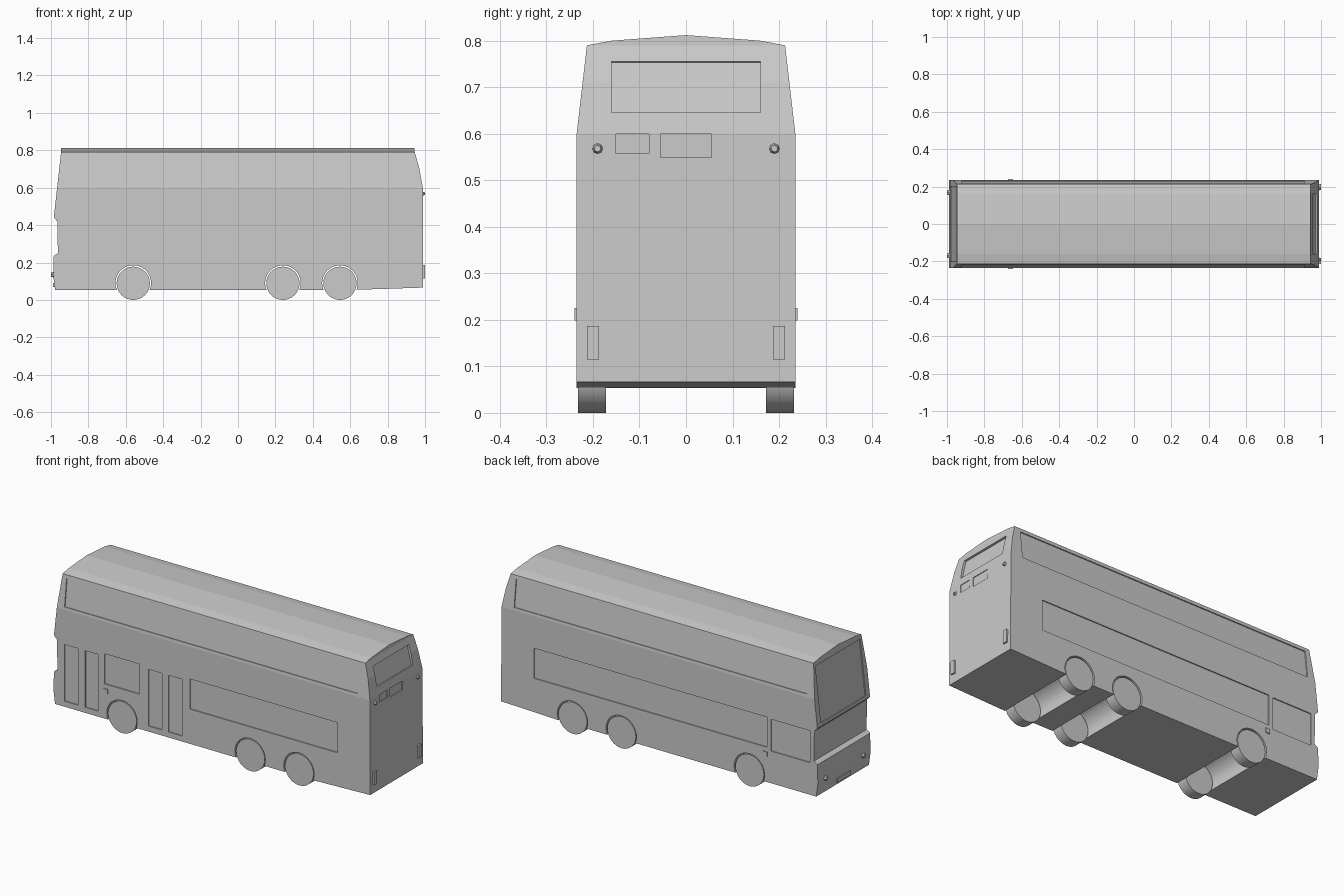
import bpy, bmesh, math
from mathutils import Matrix, Vector

if "Cube" in bpy.data.objects:
    bpy.data.objects.remove(bpy.data.objects["Cube"])

grey = bpy.data.materials.new("body_grey")
grey.use_nodes = True
colour = (0.6, 0.6, 0.6, 1)
grey.diffuse_color = colour
grey.node_tree.nodes["Principled BSDF"].inputs["Base Color"].default_value = colour


def finish(name, bm):
    bmesh.ops.recalc_face_normals(bm, faces=bm.faces)
    mesh = bpy.data.meshes.new(name)
    bm.to_mesh(mesh)
    bm.free()
    mesh.materials.append(grey)
    obj = bpy.data.objects.new(name, mesh)
    bpy.context.collection.objects.link(obj)
    return obj


def prism(name, points, direction):
    """Extrude a closed outline of 3D points along a direction."""
    bm = bmesh.new()
    face = bm.faces.new([bm.verts.new(p) for p in points])
    ext = bmesh.ops.extrude_face_region(bm, geom=[face])
    moved = [v for v in ext["geom"] if isinstance(v, bmesh.types.BMVert)]
    bmesh.ops.translate(bm, verts=moved, vec=direction)
    return finish(name, bm)


def add_box(bm, centre, size, rot=None):
    m = Matrix.Translation(centre) @ (rot or Matrix()) @ Matrix.Diagonal((*size, 1))
    bmesh.ops.create_cube(bm, size=1, matrix=m)


def add_cylinder(bm, centre, radius, depth, axis, segments=32, tip=None):
    rot = Matrix.Rotation(math.pi / 2, 4, axis)
    bmesh.ops.create_cone(bm, cap_ends=True, segments=segments, radius1=radius,
                          radius2=radius if tip is None else tip, depth=depth,
                          matrix=Matrix.Translation(centre) @ rot)


def boolean(obj, tool, operation):
    mod = obj.modifiers.new(operation, "BOOLEAN")
    mod.operation, mod.solver, mod.object = operation, "EXACT", tool
    bpy.context.view_layer.objects.active = obj
    bpy.ops.object.modifier_apply(modifier=mod.name)
    bpy.data.objects.remove(tool)


# Body shell: cross-section meets side outline
half = [(0.235, 0.05), (0.235, 0.6), (0.213, 0.79), (0.16, 0.8)]
section = half + [(0, 0.812)] + [(-y, z) for y, z in reversed(half)]
body = prism("bus_body", [(-1.2, y, z) for y, z in section], (2.4, 0, 0))
outline = [(-0.978, 0.054), (-0.988, 0.13), (-0.985, 0.235), (-0.963, 0.25),
           (-0.966, 0.42), (-0.985, 0.44), (-0.946, 0.79), (-0.944, 0.85),
           (0.942, 0.85), (0.945, 0.79), (0.968, 0.71), (0.988, 0.6),
           (0.99, 0.066), (0.62, 0.054)]
side = prism("side_outline", [(x, -0.5, z) for x, z in outline], (0, 1, 0))
boolean(body, side, "INTERSECT")

# Wheel arches running across the body
axles = (-0.56, 0.24, 0.545)
bm = bmesh.new()
for x in axles:
    add_cylinder(bm, (x, 0, 0.09), 0.095, 1, "X", 40)
boolean(body, finish("arch_cutter", bm), "DIFFERENCE")

# Recessed windows, doors and panels
DEPTH = 0.006
bm = bmesh.new()


def side_recess(s, x0, x1, z0, z1):
    add_box(bm, ((x0 + x1) / 2, s * 0.235, (z0 + z1) / 2),
            (x1 - x0, DEPTH * 2, z1 - z0))


for x0, x1 in ((-0.92, -0.835), (-0.79, -0.71), (-0.395, -0.31), (-0.27, -0.185)):
    side_recess(-1, x0, x1, 0.085, 0.405)
side_recess(-1, -0.67, -0.45, 0.25, 0.42)
side_recess(-1, -0.135, 0.785, 0.25, 0.42)
side_recess(1, -0.67, 0.785, 0.25, 0.42)
side_recess(1, -0.94, -0.695, 0.235, 0.415)

# Upper deck side windows follow the leaning walls
lean = math.atan2(0.022, 0.19)
for s in (-1, 1):
    add_box(bm, (-0.005, s * 0.2245, 0.693), (1.83, DEPTH * 2, 0.155),
            Matrix.Rotation(s * lean, 4, "X"))

# Upper windscreen and rear window follow the leaning ends
add_box(bm, (-0.966, 0, 0.613), (DEPTH * 2, 0.40, 0.315),
        Matrix.Rotation(math.atan2(0.039, 0.35), 4, "Y"))
add_box(bm, (0.966, 0, 0.7), (DEPTH * 3, 0.32, 0.112),
        Matrix.Rotation(-math.atan2(0.043, 0.19), 4, "Y"))
add_box(bm, (0.99, -0.115, 0.578), (DEPTH * 2, 0.07, 0.042))
add_box(bm, (0.99, 0, 0.574), (DEPTH * 2, 0.11, 0.05))
boolean(body, finish("recess_cutter", bm), "DIFFERENCE")

# Wheels
for x, place in zip(axles, ("front", "middle", "rear")):
    for s, hand in ((-1, "right"), (1, "left")):
        bm = bmesh.new()
        add_cylinder(bm, (x, s * 0.202, 0.089), 0.089, 0.06, "X")
        wheel = finish(f"{place}_wheel_{hand}", bm)
        bpy.ops.object.select_all(action="DESELECT")
        wheel.select_set(True)
        bpy.context.view_layer.objects.active = wheel
        bpy.ops.object.shade_smooth_by_angle(angle=math.radians(30))

# Lights and side markers, mirrored across the middle
for s, hand in ((-1, "right"), (1, "left")):
    bm = bmesh.new()
    add_cylinder(bm, (-0.991, s * 0.168, 0.135), 0.01, 0.018, "Y", 8, 0.016)
    finish(f"headlight_{hand}", bm)

    bm = bmesh.new()
    add_cylinder(bm, (0.991, s * 0.19, 0.568), 0.013, 0.016, "Y", 8, 0.007)
    finish(f"upper_rear_light_{hand}", bm)

    bm = bmesh.new()
    add_box(bm, (0.992, s * 0.2, 0.151), (0.014, 0.026, 0.072))
    finish(f"tail_light_{hand}", bm)

    bm = bmesh.new()
    add_box(bm, (-0.66, s * 0.236, 0.212), (0.025, 0.008, 0.026))
    finish(f"side_marker_{hand}", bm)

# Plain plate on the front bumper
bm = bmesh.new()
add_box(bm, (-0.984, 0, 0.08), (0.01, 0.12, 0.022))
finish("front_plate", bm)
